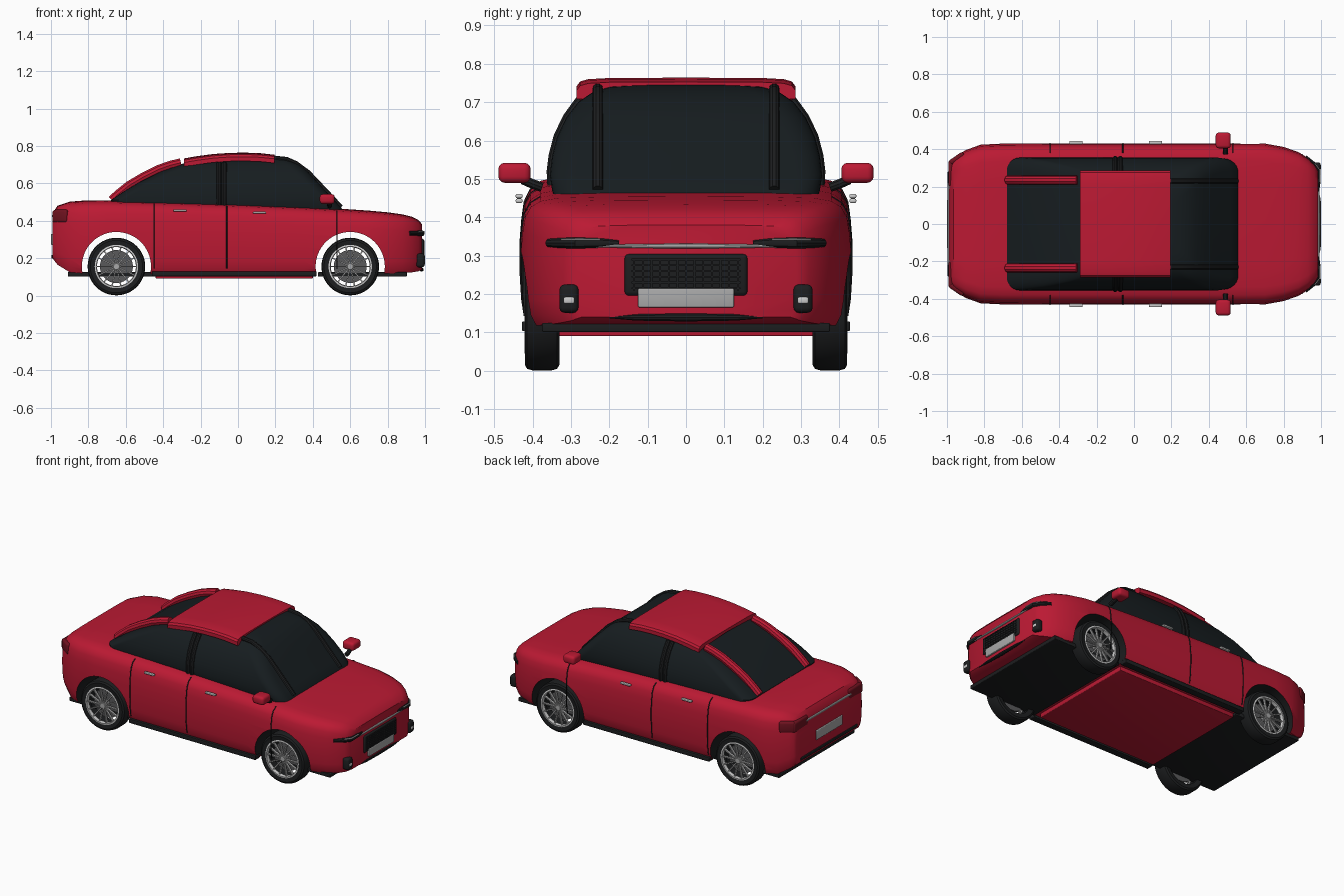
import bpy, bmesh, math

if "Cube" in bpy.data.objects:
    bpy.data.objects.remove(bpy.data.objects["Cube"])


def material(name, rgb):
    m = bpy.data.materials.new(name)
    m.diffuse_color = (*rgb, 1)
    m.use_nodes = True
    m.node_tree.nodes["Principled BSDF"].inputs["Base Color"].default_value = m.diffuse_color
    return m


RED = material("paint", (0.5, 0.01, 0.033))
DARK = material("black_trim", (0.012, 0.013, 0.014))
GLASS = material("dark_glass", (0.008, 0.012, 0.014))
LAMP = material("tail_red", (0.16, 0.006, 0.014))
CHROME = material("chrome", (0.65, 0.65, 0.65))
STEEL = material("steel", (0.1, 0.1, 0.105))
PLATE = material("plate_grey", (0.4, 0.4, 0.4))


def loft(name, rings, mat, closed=False):
    """Skin a list of closed rings; cap the ends or join last to first."""
    bm = bmesh.new()
    rows = [[bm.verts.new(p) for p in r] for r in rings]
    pairs = list(zip(rows, rows[1:] + rows[:1])) if closed else list(zip(rows, rows[1:]))
    n = len(rows[0])
    for a, b in pairs:
        for i in range(n):
            j = (i + 1) % n
            bm.faces.new((a[i], a[j], b[j], b[i]))
    if not closed:
        bm.faces.new(rows[0])
        bm.faces.new(rows[-1])
    bmesh.ops.recalc_face_normals(bm, faces=bm.faces)
    me = bpy.data.meshes.new(name)
    bm.to_mesh(me)
    bm.free()
    ob = bpy.data.objects.new(name, me)
    bpy.context.collection.objects.link(ob)
    me.materials.append(mat)
    return ob


def box(name, loc, size, mat, bevel=0.004, rot=(0, 0, 0), seg=3):
    bpy.ops.mesh.primitive_cube_add(size=1, location=loc, rotation=rot)
    ob = bpy.context.object
    ob.name = name
    ob.scale = size
    bpy.ops.object.transform_apply(location=False, rotation=False, scale=True)
    ob.data.materials.append(mat)
    if bevel:
        b = ob.modifiers.new("bevel", "BEVEL")
        b.width, b.segments = bevel, seg
    return ob


def tube(name, pts, r, mat, radii=None):
    cu = bpy.data.curves.new(name, "CURVE")
    cu.dimensions, cu.bevel_depth, cu.bevel_resolution = "3D", r, 3
    cu.use_fill_caps = True
    sp = cu.splines.new("POLY")
    sp.points.add(len(pts) - 1)
    for i, p in enumerate(pts):
        sp.points[i].co = (*p, 1)
        sp.points[i].radius = radii[i] if radii else 1
    ob = bpy.data.objects.new(name, cu)
    bpy.context.collection.objects.link(ob)
    cu.materials.append(mat)
    return ob


def circle(x, y, z, r, n=48):
    return [(x + r * math.cos(2 * math.pi * i / n), y, z + r * math.sin(2 * math.pi * i / n)) for i in range(n)]


# Body: stations of x, half width, top, bottom
ST = [(-.993, .325, .40, .205), (-.985, .338, .45, .19), (-.965, .355, .48, .165), (-.9, .395, .502, .125),
      (-.82, .424, .508, .117), (-.7, .43, .509, .115), (-.4, .431, .502, .115), (0, .431, .49, .115),
      (.35, .431, .475, .115), (.55, .431, .464, .115), (.7, .43, .454, .117), (.8, .412, .445, .118),
      (.88, .384, .434, .12), (.93, .353, .421, .124), (.965, .32, .404, .13), (.985, .29, .38, .14)]
SEC = [(0, 1), (.5, .998), (.78, .988), (.88, .965), (.94, .92), (.975, .84), (.99, .72),
       (1, .58), (1, .4), (.99, .2), (.975, .08), (.94, 0), (0, 0)]


def section(w, zt, zb):
    return [(w * a, zb + (zt - zb) * b) for a, b in SEC]


def body_at(x):
    for a, b in zip(ST, ST[1:]):
        if a[0] <= x <= b[0]:
            t = (x - a[0]) / (b[0] - a[0])
            return section(*[p + (q - p) * t for p, q in zip(a[1:], b[1:])])


def ring(x, half):
    return [(x, y, z) for y, z in half] + [(x, -y, z) for y, z in half[-2:0:-1]]


body = loft("body", [ring(s[0], section(*s[1:])) for s in ST], RED)

# Wheel arches cut right through
WX = (-.65, .60)
for x in WX:
    cut = loft("arch_cutter", [circle(x, -.6, .155, .185, 64), circle(x, .6, .155, .185, 64)], DARK)
    cut.hide_render = True
    m = body.modifiers.new("arch", "BOOLEAN")
    m.operation, m.object, m.solver, m.material_mode = "DIFFERENCE", cut, "EXACT", "TRANSFER"
    bpy.context.view_layer.objects.active = body
    bpy.ops.object.modifier_apply(modifier="arch")
    bpy.data.objects.remove(cut)

# Cabin glass: levels of z, rear x, front x, half width
LV = [(.44, -.68, .565, .34), (.47, -.68, .553, .349), (.51, -.68, .515, .355), (.56, -.605, .468, .349),
      (.61, -.52, .422, .336), (.66, -.42, .375, .312), (.7, -.315, .33, .281), (.725, -.22, .29, .245),
      (.74, -.12, .24, .2), (.746, -.03, .18, .13)]


def rounded(z, x0, x1, w, r=.07):
    pts = []
    for cx, cy, a0 in ((x1 - r, w - r, 0), (x0 + r, w - r, 90), (x0 + r, r - w, 180), (x1 - r, r - w, 270)):
        for k in range(7):
            a = math.radians(a0 + 15 * k)
            pts.append((cx + r * math.cos(a), cy + r * math.sin(a), z))
    return pts


loft("cabin_glass", [rounded(*l) for l in LV], GLASS)

# Roof panel
roof = []
for x, z in ((-.29, .733), (-.22, .745), (-.13, .757), (-.04, .763), (.04, .764), (.12, .761), (.195, .753)):
    roof.append(ring(x, [(0, z), (.2, z - .001), (.255, z - .004), (.276, z - .01), (.285, z - .022),
                         (.285, z - .045), (.27, z - .045), (.2, z - .025), (0, z - .018)]))
loft("roof", roof, RED)

for s in (1, -1):
    # Pillars
    tube("rear_pillar", [(x, s * .235, z) for x, z in
         ((-.675, .51), (-.64, .542), (-.58, .59), (-.5, .637), (-.42, .676), (-.36, .697), (-.305, .71))], .025, RED)
    tube("front_pillar", [(x, s * .23, z) for x, z in
         ((.19, .735), (.26, .728), (.31, .706), (.375, .658), (.468, .56), (.55, .472))], .014, DARK)
    for x in (-.101, -.073):
        tube("middle_pillar", [(x, s * y, z) for y, z in
             ((.348, .48), (.35, .52), (.345, .56), (.332, .61), (.308, .66), (.275, .705))], .014, DARK)
    # Door gaps
    for x in (-.45, -.06, .53):
        tube("door_gap", [(x, s * y, z) for y, z in body_at(x)[3:11]], .003, DARK)
    # Door handles
    for x, z in ((-.31, .455), (.115, .443)):
        box("door_handle", (x, s * .435, z), (.07, .018, .011), CHROME)
    # Mirrors
    box("mirror", (.477, s * .447, .516), (.08, .084, .052), RED, .016)
    tube("mirror_stem", [(.49, s * .375, .478), (.49, s * .4, .487), (.485, s * .425, .498)], .013, DARK)
    # Sill
    box("sill", (-.02, s * .405, .116), (.88, .045, .026), DARK)
    # Headlight wrapping round the corner
    path = [(.983, .175), (.984, .22), (.983, .285), (.958, .32), (.915, .358)]
    tube("headlight", [(x, s * y, .333) for x, y in path], .014, DARK, (.5, .9, 1.1, 1, .8))
    tube("light_strip", [(x + .01, s * (y + .004), .342) for x, y in path[1:4]], .003, CHROME)
    # Fog lamp
    box("fog_lamp", (.975, s * .305, .188), (.045, .05, .074), DARK, .014)
    box("fog_light", (.99, s * .305, .184), (.018, .03, .02), CHROME, .006)
    # Tail light
    box("tail_light", (-.978, s * .27, .423), (.03, .14, .065), LAMP, .012)
    box("tail_light_side", (-.947, s * .35, .425), (.09, .03, .068), LAMP, .012, (0, 0, s * .6))

# Front face
box("grille", (.983, 0, .25), (.022, .32, .108), DARK, .01)
for i in range(6):
    box("grille_bar", (.995, 0, .215 + .015 * i), (.006, .285, .004), DARK, 0)
for i in range(13):
    box("grille_slat", (.995, (i - 6) * .0225, .252), (.006, .005, .085), DARK, 0)
box("front_plate", (.993, 0, .19), (.014, .25, .05), PLATE)
tube("front_chrome", [(.988, y, .325) for y in (-.25, -.12, 0, .12, .25)], .007, CHROME, (.5, .8, 1, .8, .5))
tube("lower_intake", [(.982, y, .139) for y in (-.2, -.13, 0, .13, .2)], .011, DARK, (.2, .8, 1, .8, .2))

# Rear face
tube("rear_chrome", [(-.989, -.22, .425), (-.989, .22, .425)], .007, CHROME)
box("rear_plate", (-.992, 0, .3), (.014, .26, .06), PLATE)
box("rear_trim", (-.982, 0, .207), (.03, .56, .02), DARK)

# Underside
box("floor", (-.02, 0, .11), (.84, .71, .04), RED)
box("front_underplate", (.665, 0, .113), (.475, .75, .024), DARK)
box("rear_underplate", (-.675, 0, .113), (.47, .75, .024), DARK)

# Wheels
Z = .155
for x in WX:
    for s in (1, -1):
        tyre = [(.112, .335), (.14, .33), (.15, .336), (.154, .35), (.154, .4), (.15, .414), (.14, .42), (.112, .416)]
        loft("tyre", [circle(x, s * y, Z, r) for r, y in tyre], DARK, True)
        rim = [(.104, .40), (.113, .40), (.116, .419), (.107, .421)]
        loft("rim", [circle(x, s * y, Z, r) for r, y in rim], CHROME, True)
        loft("brake_disc", [circle(x, s * .36, Z, .088), circle(x, s * .375, Z, .088)], STEEL)
        loft("hub", [circle(x, s * y, Z, r, 24) for r, y in ((.024, .37), (.024, .408), (.016, .415))], PLATE)
        for k in range(14):
            a = 2 * math.pi * k / 14
            box("spoke", (x + .062 * math.cos(a), s * .406, Z + .062 * math.sin(a)), (.092, .014, .007),
                PLATE, 0, (0, -a, 0))
box("rear_axle", (WX[0], 0, Z), (.03, .74, .03), DARK)
box("front_axle", (WX[1], 0, Z), (.03, .74, .03), DARK)

# Bake modifiers and curves, then smooth while keeping edges
bpy.ops.object.select_all(action="SELECT")
bpy.context.view_layer.objects.active = body
bpy.ops.object.convert(target="MESH")
bpy.ops.object.shade_smooth_by_angle(angle=math.radians(35))
